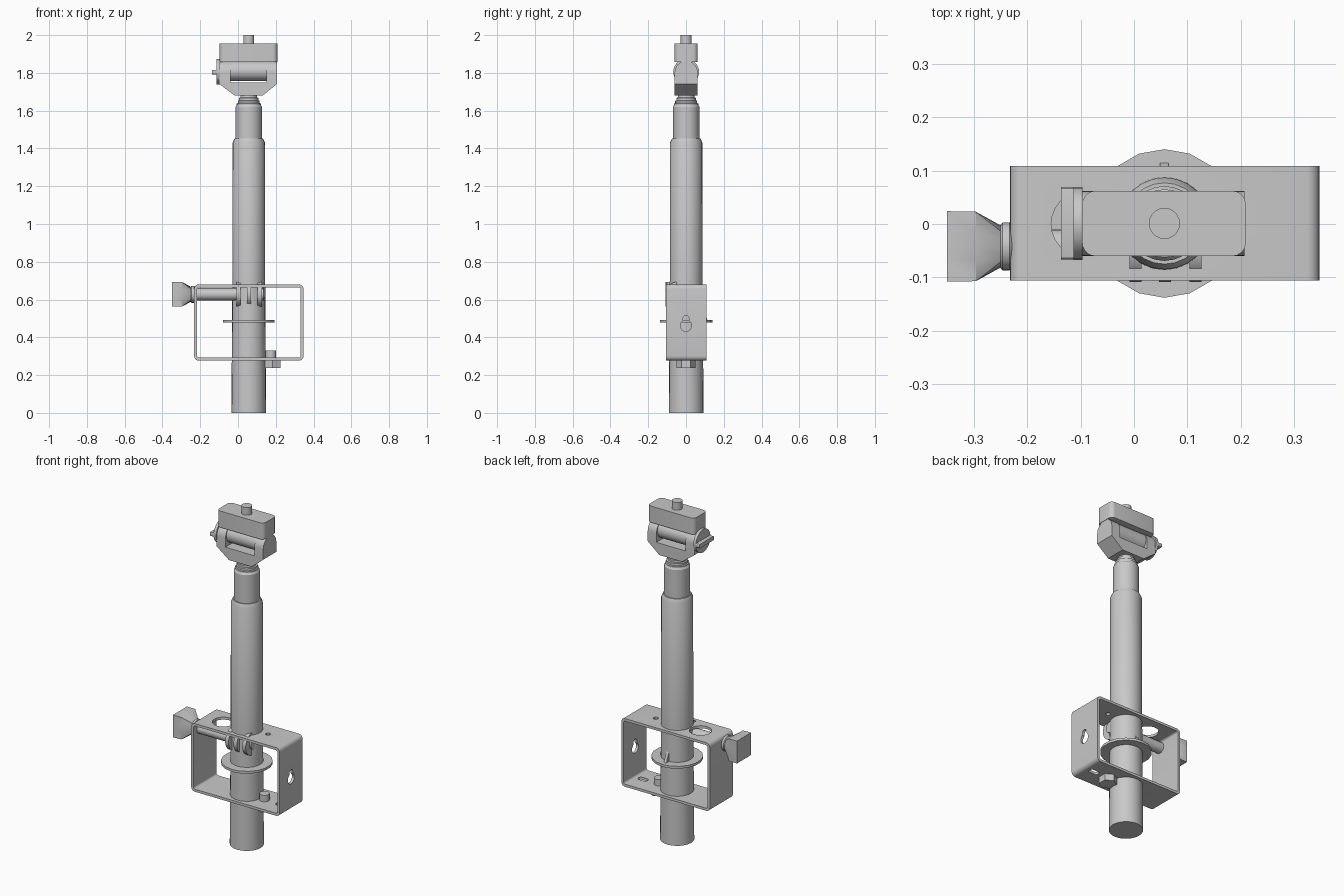
import bpy, bmesh, math

if "Cube" in bpy.data.objects:
    bpy.data.objects.remove(bpy.data.objects["Cube"])

grey = bpy.data.materials.new("light_grey")
grey.use_nodes = True
GREY = (0.58, 0.58, 0.58, 1)
grey.diffuse_color = GREY
grey.node_tree.nodes["Principled BSDF"].inputs["Base Color"].default_value = GREY

PX, PY = 0.057, 0.001      # pole axis
parts = []


def finish(name, bm):
    bmesh.ops.recalc_face_normals(bm, faces=bm.faces[:])
    me = bpy.data.meshes.new(name)
    bm.to_mesh(me)
    bm.free()
    me.materials.append(grey)
    ob = bpy.data.objects.new(name, me)
    bpy.context.collection.objects.link(ob)
    parts.append(ob)
    return ob


def place(axis, u, v, t):
    return {"X": (t, u, v), "Y": (u, t, v), "Z": (u, v, t)}[axis]


def loft(name, axis, c, stations, n=24, start=0.0):
    """Capped turned shape: stations are (distance, radius) or (distance, half side, True) for square rings."""
    bm = bmesh.new()
    rings = []
    for s in stations:
        ring = []
        for i in range(n):
            a = start + 2 * math.pi * i / n
            r = s[1]
            if len(s) > 2:
                r /= max(abs(math.cos(a)), abs(math.sin(a)))
            ring.append(bm.verts.new(place(axis, c[0] + r * math.cos(a), c[1] + r * math.sin(a), s[0])))
        rings.append(ring)
    for lo, hi in zip(rings, rings[1:]):
        for i in range(n):
            j = (i + 1) % n
            bm.faces.new((lo[i], lo[j], hi[j], hi[i]))
    bm.faces.new(rings[0])
    bm.faces.new(rings[-1])
    return finish(name, bm)


def prism(name, axis, outline, a, b):
    """Flat outline pushed from a to b along an axis."""
    bm = bmesh.new()
    face = bm.faces.new([bm.verts.new(place(axis, u, v, a)) for u, v in outline])
    out = bmesh.ops.extrude_face_region(bm, geom=[face])
    k = "XYZ".index(axis)
    for v in out["geom"]:
        if isinstance(v, bmesh.types.BMVert):
            v.co[k] = b
    return finish(name, bm)


def rounded(u0, u1, v0, v1, r, steps=5):
    pts = []
    for q, (u, v) in enumerate([(u1 - r, v1 - r), (u0 + r, v1 - r), (u0 + r, v0 + r), (u1 - r, v0 + r)]):
        for i in range(steps + 1):
            a = math.pi / 2 * (q + i / steps)
            pts.append((u + r * math.cos(a), v + r * math.sin(a)))
    return pts


def cut(ob, cutters):
    for c in cutters:
        c.hide_render = True
        m = ob.modifiers.new("cut", "BOOLEAN")
        m.operation, m.solver, m.object = "DIFFERENCE", "EXACT", c
        bpy.context.view_layer.objects.active = ob
        bpy.ops.object.modifier_apply(modifier=m.name)
        parts.remove(c)
        bpy.data.objects.remove(c)


# Telescopic pole
loft("lower_pole", "Z", (PX, PY), [(0, .092), (.28, .090), (.7, .087), (1.43, .086), (1.452, .076)], 24)
loft("upper_pole", "Z", (PX, PY), [(1.44, .07), (1.62, .07), (1.632, .062)], 24)
loft("ribbed_neck", "Z", (PX, PY), [(1.625, .064), (1.637, .064), (1.64, .058), (1.652, .058), (1.655, .051),
                                    (1.667, .051), (1.67, .045), (1.69, .042)], 24)
loft("pole_flange", "Z", (PX, PY), [(.478, .139), (.492, .139)], 18, math.pi / 2)
prism("flange_fin", "X", [(.08, .49), (.115, .49), (.085, .555)], PX - .008, PX + .008)

# Bent strap bracket with its openings
bracket = prism("bracket", "Y", rounded(-.232, .347, .277, .68, .024), -.106, .109)
cut(bracket, [
    prism("inner_cutter", "Y", rounded(-.217, .332, .292, .665, .012), -.2, .2),
    loft("round_hole_cutter", "Z", (-.095, 0), [(.63, .06), (.72, .06)], 24),
    loft("small_hole_cutter", "Z", (.19, .01), [(.63, .014), (.72, .014)], 12),
    prism("slot_cutter", "Z", rounded(.25, .31, -.016, .016, .014), .25, .31),
    loft("key_hole_cutter", "X", (0, .462), [(.3, .03), (.4, .03)], 20),
    prism("key_slot_cutter", "X", rounded(-.016, .016, .46, .515, .015), .3, .4),
])

# Hinge prongs in front of the pole and the clamp screw through them
SY, SZ = -.042, .628
for i, x in enumerate((.003, .058, .115)):
    loft(f"hinge_prong_{i + 1}", "X", (SY, SZ), [(x - .011, .067), (x + .011, .067)], 24)
loft("clamp_screw", "X", (SY, SZ), [(-.25, .032), (.135, .032)], 20)
loft("screw_collar", "X", (SY, SZ), [(-.25, .04), (-.246, .045), (-.233, .045), (-.228, .04)], 20)
loft("screw_knob", "X", (SY, SZ), [(-.35, .066, True), (-.296, .065, True), (-.247, .038)], 16)

# Bolt under the bracket
loft("bolt_peg", "Z", (.174, 0), [(.27, .028), (.33, .028)], 16)
loft("bolt_head", "Z", (.182, 0), [(.238, .05), (.279, .05)], 6, math.pi / 2)

# Yoke: chamfered base and two round-topped arms
HZ = 1.802
YOKE = [(-.017, 1.68), (.131, 1.68), (.207, 1.742), (.207, 1.75), (-.1, 1.75), (-.1, 1.742)]
prism("yoke_base", "Y", YOKE, -.06, .062)
arc = [(.001 + .061 * math.cos(math.pi * i / 16), HZ + .061 * math.sin(math.pi * i / 16)) for i in range(17)]
arm = arc + [(-.06, 1.742), (.062, 1.742)]
prism("left_yoke_arm", "X", arm, .15, .207)
prism("right_yoke_arm", "X", arm, -.1, -.04)

# Tilting block with pivot barrel and mounting stud
loft("pivot_barrel", "X", (.001, 1.81), [(-.045, .052), (.155, .052)], 28)
prism("tilt_block", "Z", rounded(-.097, .209, -.06, .062, .025), 1.858, 1.955)
loft("mounting_stud", "Z", (PX, PY), [(1.95, .029), (2.0, .029)], 20)

# Tilt lock: round plate with a flat grip
loft("lock_disc", "X", (.001, HZ + .004), [(-.113, .068), (-.096, .068)], 28)
prism("lock_grip", "X", rounded(-.066, .069, 1.792, 1.816, .006, 3), -.137, -.11)

bpy.ops.object.select_all(action="DESELECT")
for ob in parts:
    ob.select_set(True)
bpy.context.view_layer.objects.active = parts[0]
bpy.ops.object.shade_smooth_by_angle(angle=math.radians(30))
